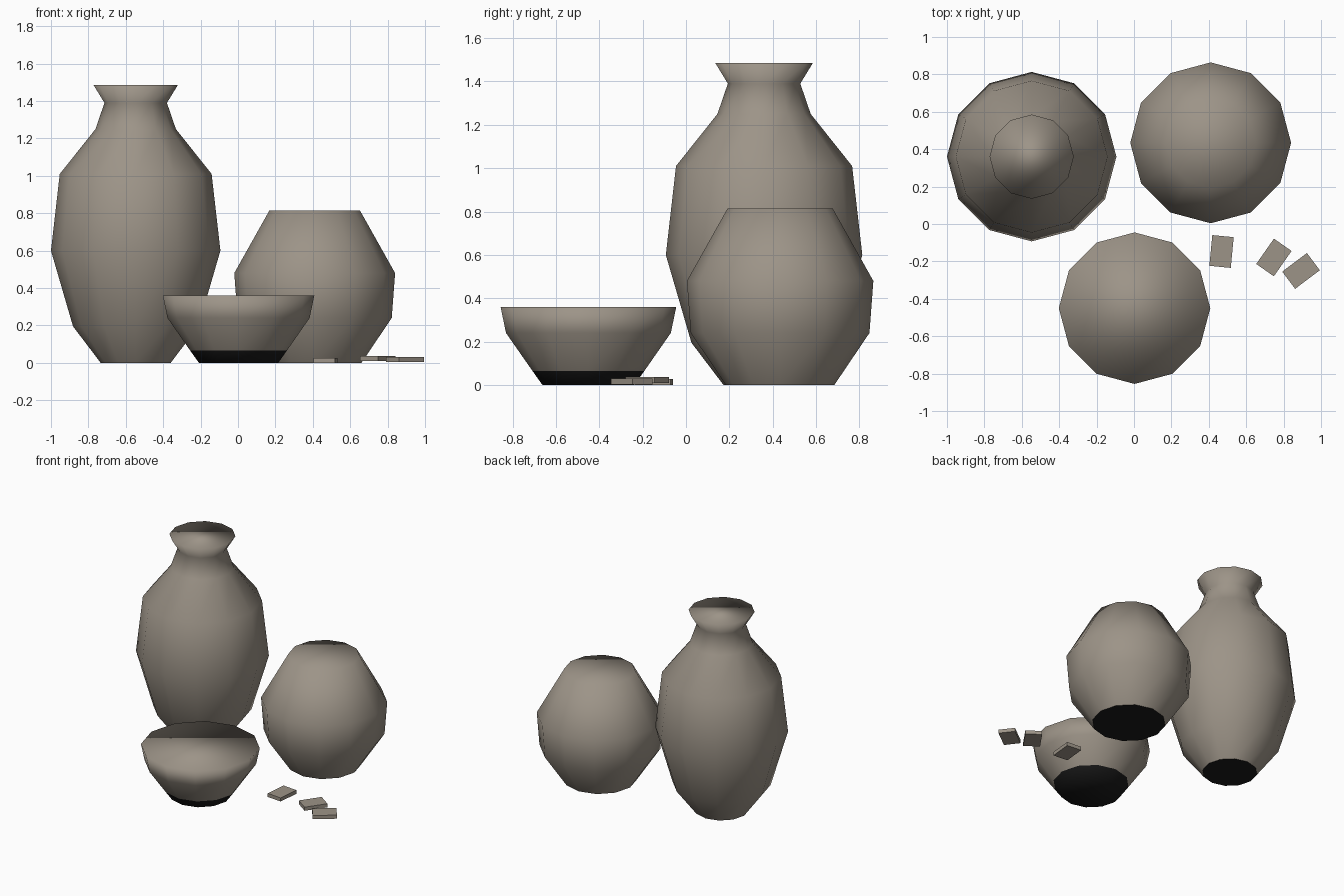
import bpy
import bmesh
from math import cos, sin, pi, radians

SIDES = 12

cube = bpy.data.objects.get("Cube")
if cube:
    bpy.data.objects.remove(cube, do_unlink=True)


def make_material(name, rgb):
    mat = bpy.data.materials.new(name)
    mat.use_nodes = True
    color = (*rgb, 1.0)
    mat.diffuse_color = color
    bsdf = mat.node_tree.nodes["Principled BSDF"]
    bsdf.inputs["Base Color"].default_value = color
    bsdf.inputs["Roughness"].default_value = 0.9
    return mat


clay = make_material("grey clay", (0.335, 0.295, 0.245))
black = make_material("black base", (0.01, 0.01, 0.01))


def add_object(name, bm, location, materials):
    mesh = bpy.data.meshes.new(name)
    bm.to_mesh(mesh)
    bm.free()
    for mat in materials:
        mesh.materials.append(mat)
    obj = bpy.data.objects.new(name, mesh)
    obj.location = location
    bpy.context.collection.objects.link(obj)
    return obj


def make_pot(name, x, y, profile, black_height=0.0):
    """Turn a (radius, height) profile into a capped pot with a black base."""
    bm = bmesh.new()
    rings = []
    for r, z in profile:
        angles = [2 * pi * i / SIDES for i in range(SIDES)]
        rings.append([bm.verts.new((r * cos(a), r * sin(a), z)) for a in angles])
    for low, high in zip(rings, rings[1:]):
        for i in range(SIDES):
            j = (i + 1) % SIDES
            bm.faces.new((low[i], low[j], high[j], high[i]))
    bm.faces.new(rings[-1])
    bm.faces.new(rings[0][::-1])
    # Black underside and foot, with a crisp edge against the clay
    for face in bm.faces:
        face.smooth = True
        if max(v.co.z for v in face.verts) <= black_height + 0.001:
            face.material_index = 1
    for edge in bm.edges:
        a, b = edge.link_faces
        edge.smooth = a.material_index == b.material_index
    return add_object(name, bm, (x, y, 0), (clay, black))


def make_shard(name, x, y, z, turn):
    """A small flat broken piece of clay."""
    bm = bmesh.new()
    bmesh.ops.create_cube(bm, size=1)
    bmesh.ops.scale(bm, vec=(0.115, 0.165, 0.027), verts=bm.verts)
    obj = add_object(name, bm, (x, y, z), (clay,))
    obj.rotation_euler.z = radians(turn)
    return obj


# Tall vase with flared neck
make_pot("tall_vase", -0.547, 0.36, [
    (0.187, 0), (0.335, 0.195), (0.453, 0.6), (0.406, 1.01),
    (0.215, 1.25), (0.167, 1.39), (0.225, 1.485)])

# Round jar
make_pot("round_jar", 0.41, 0.434, [
    (0.25, 0), (0.412, 0.24), (0.43, 0.48), (0.242, 0.815)])

# Low bowl with black foot
make_pot("low_bowl", 0.003, -0.45, [
    (0.212, 0), (0.258, 0.065), (0.38, 0.24), (0.405, 0.36)], black_height=0.065)

# Broken shards on the ground
make_shard("shard_inner", 0.468, -0.147, 0.0135, -5.5)
make_shard("shard_middle", 0.748, -0.179, 0.023, -35)
make_shard("shard_outer", 0.893, -0.251, 0.017, -53)
